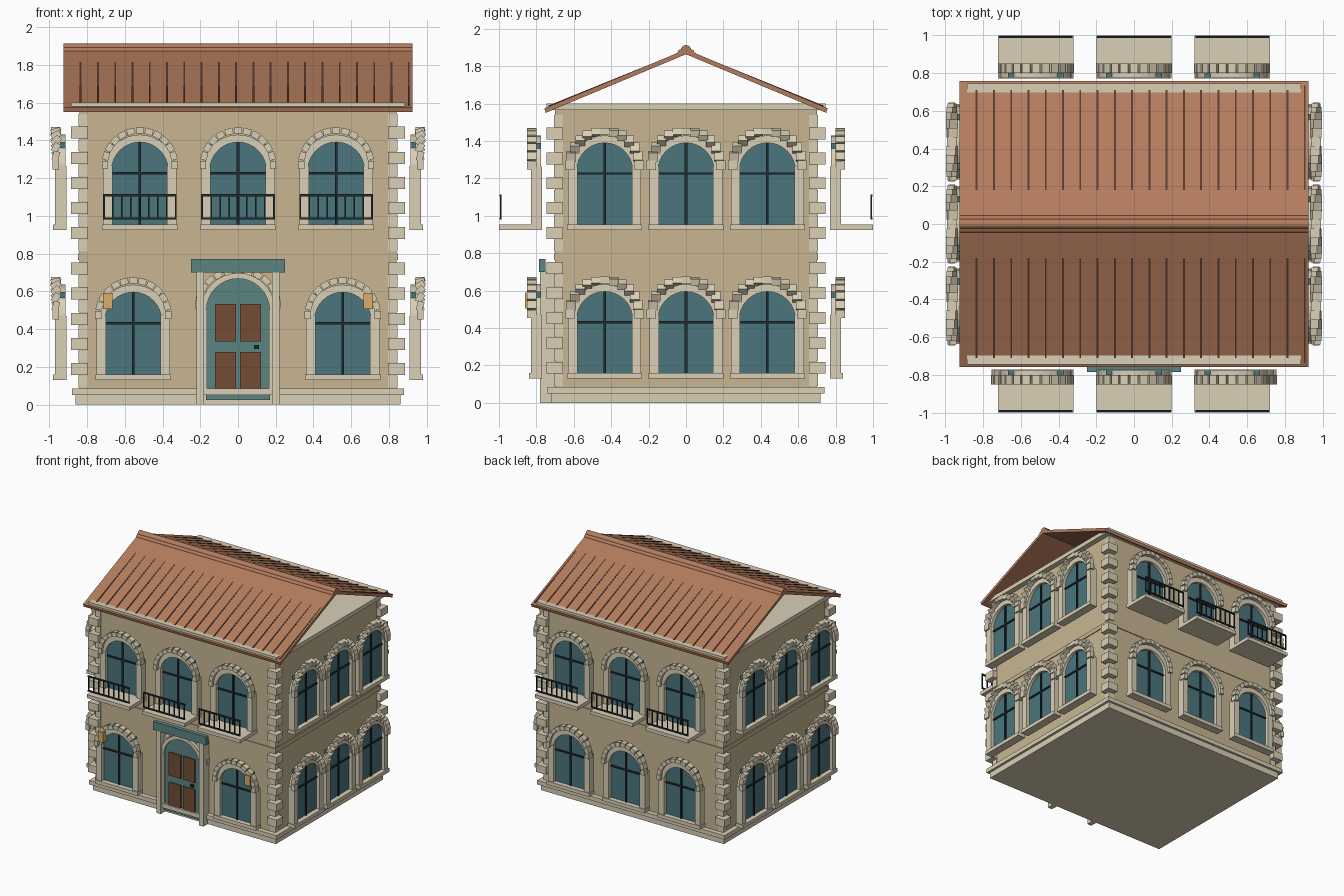
import bpy, bmesh
from math import pi, sin, cos
from mathutils import Matrix, Vector

if "Cube" in bpy.data.objects:
    bpy.data.objects.remove(bpy.data.objects["Cube"])

HX, HY = 0.84, 0.70   # wall half sizes


def material(name, r, g, b):
    m = bpy.data.materials.new(name)
    m.diffuse_color = (r, g, b, 1)
    m.use_nodes = True
    m.node_tree.nodes["Principled BSDF"].inputs["Base Color"].default_value = m.diffuse_color
    return m


WALL = material("plaster", 0.58, 0.47, 0.29)
TRIM = material("stone", 0.70, 0.63, 0.47)
GLASS = material("glass", 0.07, 0.18, 0.21)
ROOF = material("terracotta", 0.45, 0.20, 0.11)
SEAM = material("tile_seam", 0.10, 0.045, 0.03)
IRON = material("iron", 0.015, 0.025, 0.03)
TEAL = material("teal_paint", 0.10, 0.23, 0.22)
WOOD = material("wood", 0.17, 0.075, 0.035)
GOLD = material("lamp", 0.72, 0.42, 0.14)


class Part:
    """Collects solids into one object; local axes: x along wall, -y outward, z up."""

    def __init__(self, name, mat, M=Matrix()):
        self.name, self.mat, self.M, self.bm = name, mat, M, bmesh.new()

    def block(self, size, mat):
        bmesh.ops.create_cube(self.bm, size=1, matrix=self.M @ mat @ Matrix.Diagonal((*size, 1)))
        return self

    def box(self, x0, x1, y0, y1, z0, z1):
        c = Vector((x0 + x1, y0 + y1, z0 + z1)) / 2
        return self.block((abs(x1 - x0), abs(y1 - y0), abs(z1 - z0)), Matrix.Translation(c))

    def prism(self, pts, y0, y1):
        bm = self.bm
        f = bm.faces.new([bm.verts.new(self.M @ Vector((x, y0, z))) for x, z in pts])
        g = bmesh.ops.extrude_face_region(bm, geom=[f])["geom"]
        d = self.M.to_3x3() @ Vector((0, y1 - y0, 0))
        bmesh.ops.translate(bm, vec=d, verts=[v for v in g if isinstance(v, bmesh.types.BMVert)])
        return self

    def done(self):
        bmesh.ops.recalc_face_normals(self.bm, faces=self.bm.faces)
        me = bpy.data.meshes.new(self.name)
        self.bm.to_mesh(me)
        self.bm.free()
        me.materials.append(self.mat)
        ob = bpy.data.objects.new(self.name, me)
        bpy.context.collection.objects.link(ob)
        return ob


def arc(cx, cz, r, n=16):
    return [(cx + r * cos(pi * i / n), cz + r * sin(pi * i / n)) for i in range(n + 1)]


def facade(angle, half):
    return Matrix.Rotation(angle, 4, 'Z') @ Matrix.Translation((0, -half, 0))


def window(tag, M, x, z, balcony, side):
    """Window standing proud of the wall; z is the underside of the sill."""
    # jambs, arched trim and sill
    p = Part(tag + "_frame", TRIM, M)
    for s in (-1, 1):
        p.box(x + s * 0.145, x + s * 0.195, -0.13, -0.07, z + 0.03, z + 0.34)
    p.prism(arc(x, z + 0.315, 0.19) + arc(x, z + 0.315, 0.15)[::-1], -0.125, -0.075)
    p.box(x - 0.2, x + 0.2, -0.30 if balcony else -0.14, -0.07, z, z + 0.03).done()
    # wedge stones over the arch
    p = Part(tag + "_arch_stones", TRIM, M)
    n = 13
    for i in range(n):
        a = -pi / 2 + pi * i / (n - 1)
        pos = Matrix.Translation((x + 0.185 * sin(a), -0.125, z + 0.345 + 0.182 * cos(a)))
        if side:   # side stones are tilted in and out of the wall
            p.block((0.05, 0.05, 0.035), pos @ Matrix.Rotation(a, 4, 'X'))
        else:
            p.block((0.043, 0.05, 0.033), pos @ Matrix.Rotation(a, 4, 'Y'))
    p.done()
    # pane and glazing bars
    Part(tag + "_glass", GLASS, M).box(x - 0.147, x + 0.147, -0.10, -0.075, z + 0.03, z + 0.465).done()
    p = Part(tag + "_bars", IRON, M)
    p.box(x - 0.007, x + 0.007, -0.11, -0.095, z + 0.03, z + 0.465)
    p.box(x - 0.145, x + 0.145, -0.109, -0.095, z + 0.295, z + 0.308).done()
    # balcony railing
    if balcony:
        p = Part(tag + "_railing", IRON, M)
        for h in (0.055, 0.178):
            p.box(x - 0.195, x + 0.195, -0.296, -0.286, z + h, z + h + 0.012)
        for i in range(9):
            bx = x - 0.19 + 0.0475 * i
            p.box(bx - 0.004, bx + 0.004, -0.295, -0.287, z + 0.055, z + 0.185)
        p.done()


# walls, plinth, floor band, eaves slab
Part("walls", WALL).box(-HX, HX, -HY, HY, 0.02, 1.57).done()
Part("plinth", TRIM).box(-0.86, 0.86, -0.72, 0.72, 0, 0.05).box(-0.88, 0.88, -0.74, 0.74, 0.05, 0.085).done()
Part("floor_band", WALL).box(-0.847, 0.847, -0.707, 0.707, 0.765, 0.80).done()
Part("eaves_slab", TRIM).box(-0.885, 0.885, -0.745, 0.745, 1.565, 1.60).done()

# corner stones, alternating large and small
p = Part("corner_stones", TRIM)
for sx in (-1, 1):
    for sy in (-1, 1):
        for z0, n in ((0.09, 10), (0.81, 11)):
            for i in range(n):
                out = 0.045 if i % 2 else 0.006
                z = z0 + i * 0.0665
                p.box(sx * 0.795, sx * (HX + out), sy * 0.657, sy * (HY + out), z, z + 0.0635)
p.done()

# windows on all four sides
F, B = facade(0, HY), facade(pi, HY)
R, L = facade(pi / 2, HX), facade(-pi / 2, HX)
LOW, UP = 0.13, 0.925
for i, x in enumerate((-0.52, 0, 0.52)):
    window(f"front_upper_window_{i}", F, x, UP, True, False)
    window(f"back_upper_window_{i}", B, x, UP, True, False)
    window(f"back_lower_window_{i}", B, x, LOW, False, False)
for i, y in enumerate((-0.435, 0, 0.435)):
    for side, M in (("right", R), ("left", L)):
        window(f"{side}_upper_window_{i}", M, y, UP, False, True)
        window(f"{side}_lower_window_{i}", M, y, LOW, False, True)
for i, x in enumerate((-0.555, 0.555)):
    window(f"front_lower_window_{i}", F, x, LOW, False, False)
    # wall lamp
    s = -1 if x < 0 else 1
    Part(f"lamp_{i}", GOLD, F).box(s * 0.665, s * 0.715, -0.16, -0.11, 0.505, 0.59).done()

# door: leaf, panels, handle, threshold
Part("door_leaf", TEAL, F).prism(arc(0, 0.50, 0.17) + [(-0.17, 0.025), (0.17, 0.025)], -0.045, 0).done()
p = Part("door_panels", WOOD, F)
for s in (-1, 1):
    for z in (0.08, 0.335):
        p.box(s * 0.01, s * 0.122, -0.055, -0.04, z, z + 0.197)
p.done()
Part("door_handle", IRON, F).box(0.085, 0.11, -0.065, -0.04, 0.295, 0.315).done()
Part("door_step", TRIM, F).box(-0.18, 0.18, -0.065, 0, 0.05, 0.085).done()

# door surround and sign board
p = Part("door_surround", TRIM, F)
for s in (-1, 1):
    p.box(s * 0.18, s * 0.22, -0.08, 0, 0, 0.70)
    p.box(s * 0.165, s * 0.185, -0.06, 0, 0.085, 0.50)
p.prism(arc(0, 0.50, 0.197) + arc(0, 0.50, 0.167)[::-1], -0.06, 0)
for i in range(13):
    a = -pi / 2 + pi * i / 12
    p.block((0.045, 0.035, 0.033), Matrix.Translation((0.21 * sin(a), -0.02, 0.53 + 0.18 * cos(a)))
            @ Matrix.Rotation(a, 4, 'Y'))
p.done()
Part("sign_board", TEAL, F).box(-0.25, 0.25, -0.085, -0.05, 0.70, 0.77).done()

# open gabled roof: two sloping slabs, seams, ridge
RM = Matrix.Rotation(pi / 2, 4, 'Z')   # profile x -> world y
p = Part("roof_slabs", ROOF, RM)
q = Part("roof_seams", SEAM, RM)
for s in (-1, 1):
    p.prism([(0, 1.89), (s * 0.757, 1.575), (s * 0.750, 1.551), (0, 1.864)], -0.925, 0.925)
    for i in range(20):
        x = -0.905 + i * 0.0915
        q.prism([(s * 0.02, 1.880), (s * 0.735, 1.590), (s * 0.735, 1.575), (s * 0.02, 1.874)],
                x - 0.005, x + 0.005)
p.done()
q.done()
p = Part("ridge_tiles", ROOF, RM)
for y, z, r in ((-0.026, 1.872, 0.019), (0, 1.885, 0.028), (0.026, 1.872, 0.019)):
    p.prism(arc(y, z, r, 8), -0.925, 0.925)
p.done()
